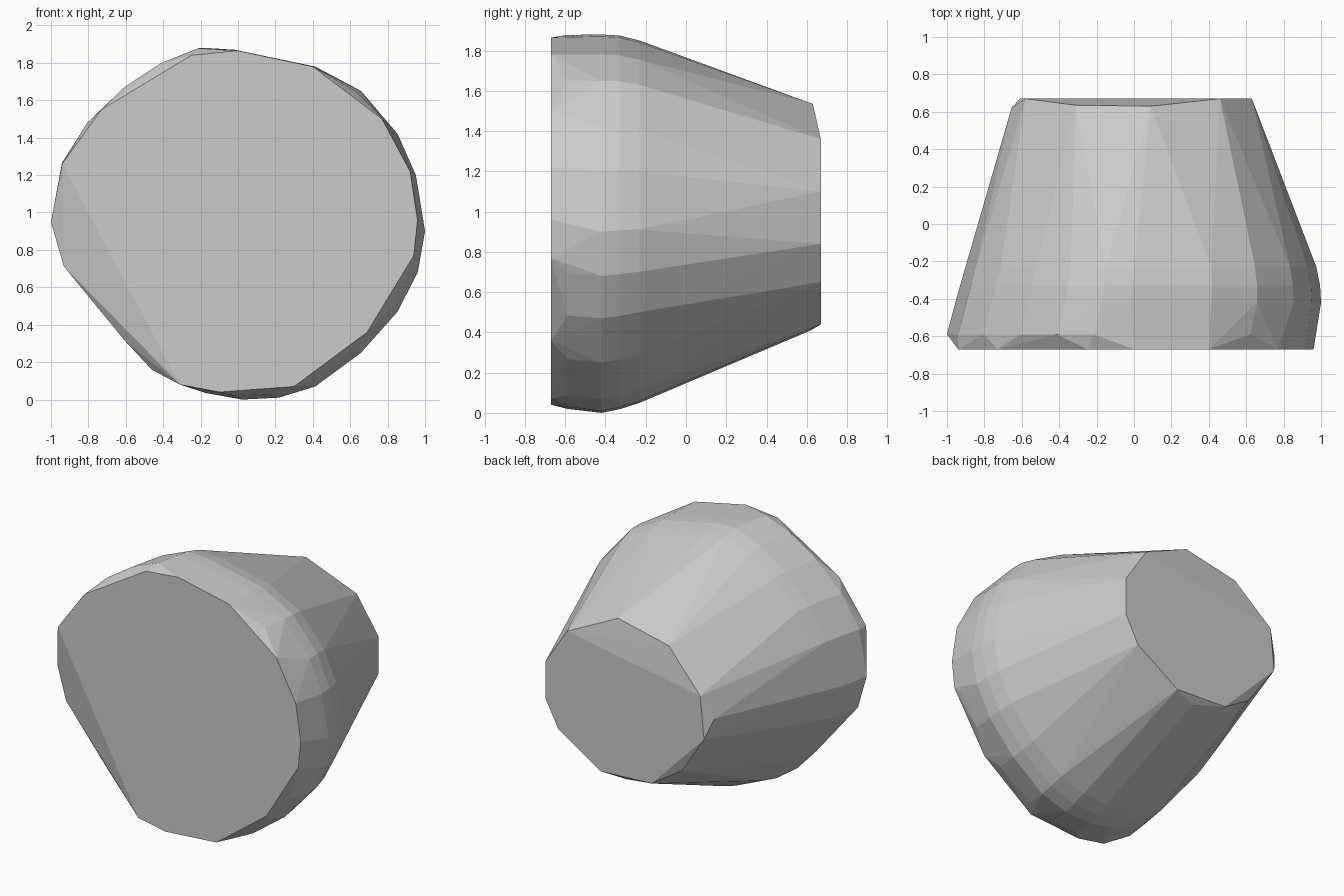
import bpy, bmesh, math

# Widest outline of the stone, seen from the front (x, z)
OUTLINE = [(-0.2, 1.88), (-0.04, 1.87), (0.4, 1.78), (0.65, 1.65), (0.85, 1.42),
           (0.95, 1.2), (1, 0.9), (0.96, 0.68), (0.85, 0.47), (0.65, 0.25),
           (0.4, 0.07), (0.2, 0.01), (0, 0), (-0.2, 0.035), (-0.45, 0.14),
           (-0.6, 0.3), (-0.93, 0.7), (-1, 0.94), (-0.94, 1.26), (-0.8, 1.48),
           (-0.6, 1.67), (-0.4, 1.8)]

# Flat front face and flat back face (x, z)
FRONT = [(0, 1.865), (0.4, 1.78), (0.77, 1.5), (0.92, 1.22), (0.96, 0.96),
         (0.94, 0.77), (0.69, 0.36), (0.3, 0.07), (-0.1, 0.04), (-0.31, 0.08),
         (-0.94, 1.26), (-0.73, 1.55), (-0.25, 1.84)]
BACK = [(0.46, 1.36), (0.63, 1.1), (0.63, 0.84), (0.53, 0.65), (0.2, 0.44),
        (-0.2, 0.46), (-0.61, 0.88), (-0.58, 1.18)]

# Chipped corners around the back rim (x, y, z)
CHIPS = [(0.09, 0.63, 1.535), (-0.31, 0.635, 1.45), (-0.655, 0.62, 1.02),
         (-0.42, 0.64, 0.6), (0.03, 0.62, 0.41)]


def ring(y, left, right, bottom, top):
    """Outline stretched to the given limits at depth y."""
    return [(left + (x + 1) / 2 * (right - left), y,
             bottom + z / 1.88 * (top - bottom)) for x, z in OUTLINE]


points = [(x, -0.67, z) for x, z in FRONT] + [(x, 0.67, z) for x, z in BACK] + CHIPS
points += ring(-0.59, -1.0, 0.965, 0.02, 1.878)
points += ring(-0.42, -0.955, 1.0, 0.0, 1.88)
points += ring(-0.33, -0.93, 0.995, 0.018, 1.875)
points += ring(-0.23, -0.90, 0.975, 0.05, 1.85)

# Convex faceted body
bm = bmesh.new()
for p in points:
    bm.verts.new(p)
hull = bmesh.ops.convex_hull(bm, input=bm.verts[:])
inner = [g for g in hull["geom_interior"] if isinstance(g, bmesh.types.BMVert)]
bmesh.ops.delete(bm, geom=inner, context='VERTS')
bmesh.ops.dissolve_limit(bm, angle_limit=math.radians(0.5),
                         verts=bm.verts[:], edges=bm.edges[:])
bmesh.ops.recalc_face_normals(bm, faces=bm.faces[:])
mesh = bpy.data.meshes.new("faceted_stone")
bm.to_mesh(mesh)
bm.free()
stone = bpy.data.objects.new("faceted_stone", mesh)
bpy.context.collection.objects.link(stone)
